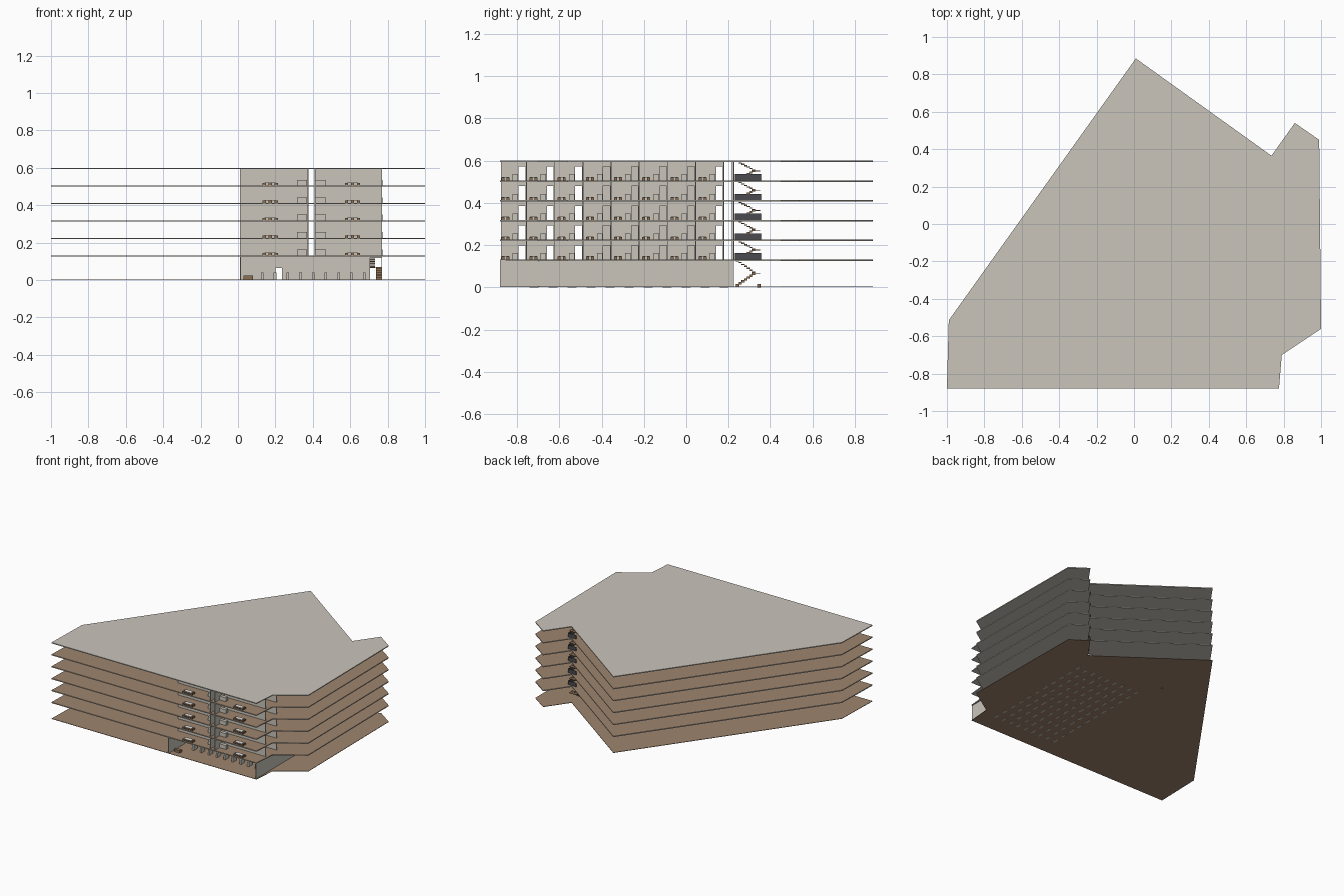
import bpy, bmesh
from mathutils import Matrix

cube = bpy.data.objects.get("Cube")
if cube:
    bpy.data.objects.remove(cube, do_unlink=True)


def material(name, colour):
    m = bpy.data.materials.new(name)
    m.use_nodes = True
    m.diffuse_color = (*colour, 1)
    m.node_tree.nodes["Principled BSDF"].inputs["Base Color"].default_value = (*colour, 1)
    return m


beige = material("beige plaster", (0.59, 0.56, 0.50))
brown = material("brown floor", (0.337, 0.231, 0.156))
wood = material("wood", (0.26, 0.16, 0.09))
white = material("pale top", (0.75, 0.74, 0.71))
dark = material("dark panel", (0.07, 0.07, 0.08))


def finish(name, bm, *mats):
    mesh = bpy.data.meshes.new(name)
    bm.to_mesh(mesh)
    bm.free()
    for m in mats:
        mesh.materials.append(m)
    ob = bpy.data.objects.new(name, mesh)
    bpy.context.collection.objects.link(ob)
    return ob


def box(bm, x0, x1, y0, y1, z0, z1):
    size = Matrix.Diagonal((x1 - x0, y1 - y0, z1 - z0, 1))
    place = Matrix.Translation(((x0 + x1) / 2, (y0 + y1) / 2, (z0 + z1) / 2))
    bmesh.ops.create_cube(bm, size=1, matrix=place @ size)


OUTLINE = [(-1, -.88), (.775, -.88), (.79, -.70), (1, -.56), (.99, .45),
           (.86, .54), (.735, .365), (.01, .885), (-.99, -.515)]


def slab(name, z0, z1, top, under):
    """Plate with one colour on top and another below."""
    bm = bmesh.new()
    base = bm.faces.new([bm.verts.new((x, y, z0)) for x, y in OUTLINE])
    up = bmesh.ops.extrude_face_region(bm, geom=[base], use_keep_orig=True)
    bmesh.ops.translate(bm, vec=(0, 0, z1 - z0),
                        verts=[v for v in up["geom"] if isinstance(v, bmesh.types.BMVert)])
    bmesh.ops.recalc_face_normals(bm, faces=bm.faces)
    for f in bm.faces:
        f.material_index = 0 if f.normal.z > 0.5 else 1
    finish(name, bm, top, under)


PITCH, FIRST, THICK = 0.0935, 0.132, 0.007
LEVELS = [FIRST + PITCH * i for i in range(6)]
BAY, BAYS = 0.1333, 8
PARTITIONS = [-0.755 + BAY * k for k in range(BAYS)]
FRONT, BACK = -0.875, 0.225
LEFT, RIGHT = 0.012, 0.77
HALL = (0.375, 0.41)
WALL = 0.004

# Floor plates
slab("ground_slab", 0.001, 0.004, brown, brown)
for i, z in enumerate(LEVELS):
    slab(f"floor_slab_{i + 1}", z - THICK, z, beige if i == 5 else brown, beige)

# Room walls and hall walls of the upper storeys
walls, panels, chairs, tables = (bmesh.new() for _ in range(4))
for z in LEVELS[:-1]:
    top = z + PITCH - THICK
    for a, b in ((LEFT, HALL[0]), (HALL[1], RIGHT)):
        for y in PARTITIONS + [BACK]:
            box(walls, a, b, y - WALL / 2, y + WALL / 2, z, top)
    for side, x in enumerate(HALL):
        for k, y in enumerate(PARTITIONS):
            start = max(FRONT, y - BAY)
            if side == 0 and 3 <= k < 7:
                box(walls, x - WALL, x, start, y, z, top)
                continue
            sx = x - WALL if side == 0 else x
            box(walls, sx, sx + WALL, start, y - .037, z, top)
            box(walls, sx, sx + WALL, y - .037, y - .005, z + .066, top)
            box(walls, sx, sx + WALL, y - .005, y, z, top)
        box(walls, x - WALL / 2, x + WALL / 2, PARTITIONS[-1] + .037, BACK, z, top)
    # Table, chairs and cabinet in each room
    for cx, hall_x, way in ((.172, HALL[0], -1), (.612, HALL[1], 1)):
        for y in PARTITIONS:
            cy = y - .1
            box(tables, cx - .03, cx + .03, cy - .016, cy + .016, z + .013, z + .016)
            for dx in (-.032, 0, .032):
                for dy in (-.012, .012):
                    px, py = cx + dx, cy + dy
                    box(chairs, px - .009, px + .009, py - .007, py + .007, z, z + .013)
            cab = sorted((hall_x + way * .005, hall_x + way * .06))
            box(panels, *cab, y - .066, y - .04, z, z + .03)
finish("room_walls", walls, beige)
finish("cabinets", panels, beige)
finish("chairs", chairs, wood)
finish("table_tops", tables, white)

# Ground storey walls, with a door and a stair opening at the back
bm = bmesh.new()
H = FIRST - THICK
box(bm, RIGHT - WALL, RIGHT, -.88, BACK, .004, H)
box(bm, LEFT, LEFT + WALL, -.88, BACK, .004, H)
box(bm, LEFT, .2, BACK - WALL, BACK, .004, H)
box(bm, .2, .235, BACK - WALL, BACK, .065, H)
box(bm, .235, .705, BACK - WALL, BACK, .004, H)
box(bm, .705, RIGHT, BACK - WALL, BACK, .118, H)
finish("ground_walls", bm, beige)

# Rows of low blocks on the ground storey
bm = bmesh.new()
for i in range(9):
    for j in range(11):
        x, y = .13 + .068 * i, -.72 + .09 * j
        box(bm, x - .007, x + .007, y - .022, y + .022, 0, .04)
finish("ground_blocks", bm, beige)

# Benches
bm = bmesh.new()
box(bm, .03, .08, -.835, -.81, .004, .024)
box(bm, .015, .035, .338, .354, 0, .015)
finish("benches", bm, wood)

# Switchback stairs and their dark balustrades
steps, rails = bmesh.new(), bmesh.new()
N = 7
for i, z in enumerate([.004] + LEVELS[:-1]):
    rise = (LEVELS[i] - z) / (2 * N)
    for s in range(N):
        y = .235 + .013 * s
        box(steps, .738, .766, y, y + .015, z + rise * s, z + rise * (s + 1) + .002)
        up = z + rise * (2 * N - s)
        box(steps, .704, .732, y, y + .015, up - rise, up + .002 - rise / 2)
    mid = z + rise * N
    box(steps, .704, .766, .325, .352, mid - .004, mid)
    if i:
        box(rails, .768, .772, .23, .358, z, z + .03)
        box(rails, .70, .772, .355, .358, z, z + .03)
finish("stairs", steps, wood)
finish("stair_balustrades", rails, dark)
